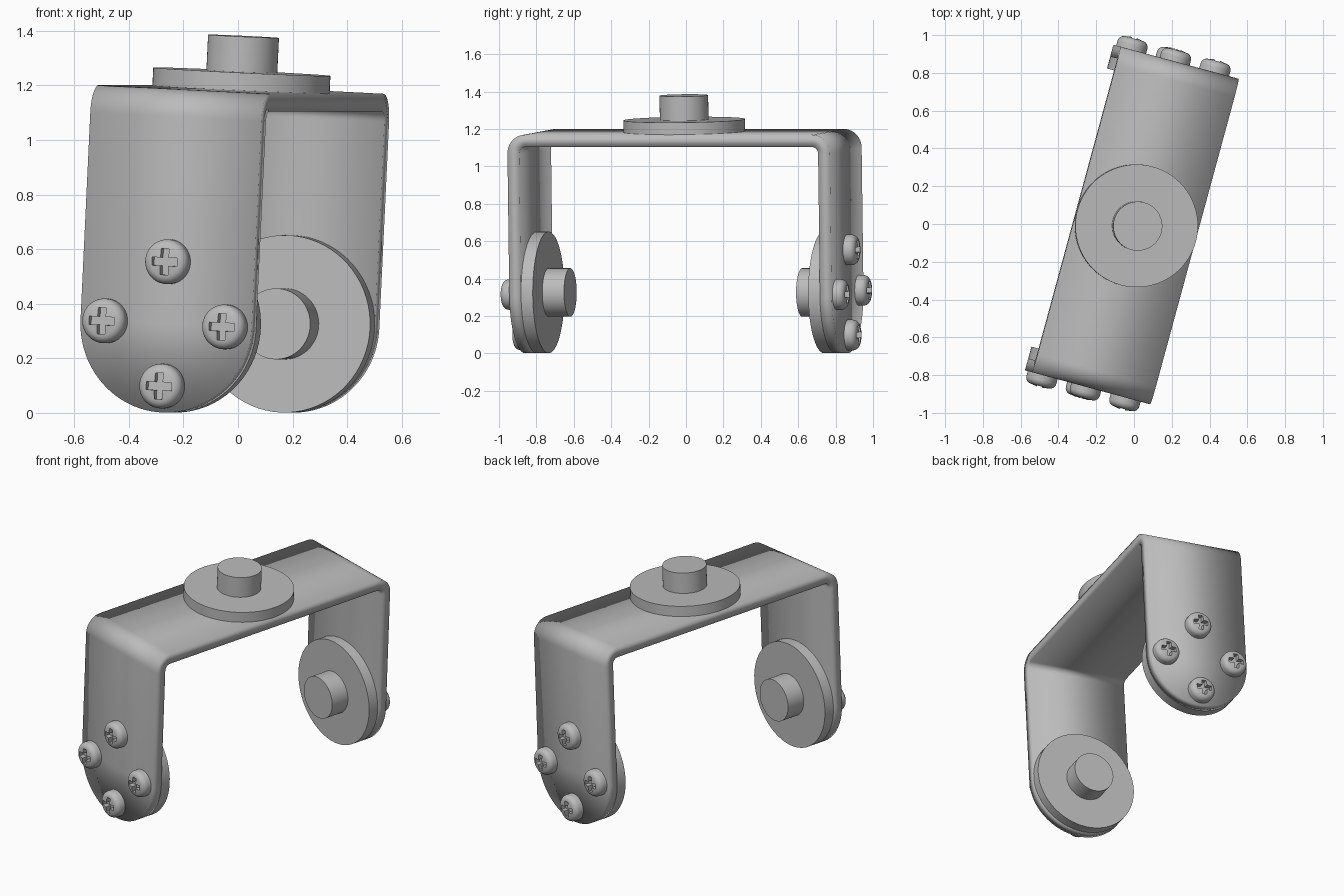
import bpy, bmesh
from math import sin, cos, pi, radians, sqrt
from mathutils import Matrix, Vector

cube = bpy.data.objects.get("Cube")
if cube:
    bpy.data.objects.remove(cube, do_unlink=True)

steel = bpy.data.materials.new("grey_steel")
steel.use_nodes = True
steel.diffuse_color = (0.5, 0.5, 0.5, 1)
steel.node_tree.nodes["Principled BSDF"].inputs["Base Color"].default_value = (0.5, 0.5, 0.5, 1)

HALF_LEN, RADIUS, THICK, BEND = 0.893, 0.325, 0.065, 0.1
PIVOT_Z = -0.86          # wheel axis below the top face
parts = []

# The whole bracket is turned and leans slightly sideways
BASE = (Matrix.Translation((0.011, -0.009, 1.185))
        @ Matrix.Rotation(radians(-15.2), 4, 'Z') @ Matrix.Rotation(radians(2.8), 4, 'Y'))


def add_object(name, mesh, matrix):
    obj = bpy.data.objects.new(name, mesh)
    bpy.context.collection.objects.link(obj)
    obj.matrix_world = BASE @ matrix
    if not mesh.materials:
        mesh.materials.append(steel)
    parts.append(obj)
    return obj


def lathe(name, profile, steps):
    """Spin an (r, z) profile around the z axis."""
    bm = bmesh.new()
    verts = [bm.verts.new((r, 0, z)) for r, z in profile]
    edges = [bm.edges.new(pair) for pair in zip(verts, verts[1:])]
    bmesh.ops.spin(bm, geom=verts + edges, cent=(0, 0, 0), axis=(0, 0, 1),
                   angle=2 * pi, steps=steps)
    bmesh.ops.remove_doubles(bm, verts=bm.verts, dist=0.0001)
    bmesh.ops.recalc_face_normals(bm, faces=bm.faces)
    mesh = bpy.data.meshes.new(name)
    bm.to_mesh(mesh)
    bm.free()
    return mesh


def bracket_mesh():
    """Strip bent into a U with round leg ends."""
    half = []                                   # (half width, y, z) from the leg tip up
    for i in range(25):
        a = pi / 2 * (1 - i / 24)
        half.append((RADIUS * cos(a), -HALF_LEN, PIVOT_Z - RADIUS * sin(a)))
    for i in range(11):
        a = pi / 2 * i / 10
        half.append((RADIUS, -HALF_LEN + BEND * (1 - cos(a)), -BEND * (1 - sin(a))))
    path = half + [(w, -y, z) for w, y, z in reversed(half)]
    bm = bmesh.new()
    rows = []
    for w, y, z in path:
        if w < 0.001:
            v = bm.verts.new((0, y, z))
            rows.append((v, v))
        else:
            rows.append((bm.verts.new((-w, y, z)), bm.verts.new((w, y, z))))
    for (l0, r0), (l1, r1) in zip(rows, rows[1:]):
        bm.faces.new(list(dict.fromkeys((l0, r0, r1, l1))))
    mesh = bpy.data.meshes.new("bracket")
    bm.to_mesh(mesh)
    bm.free()
    return mesh


def screw_mesh():
    """Pan head with a cross recess."""
    r, top, fillet = 0.082, 0.066, 0.034
    profile = [(0, -0.01), (r, -0.01)]
    for i in range(7):
        a = pi / 2 * i / 6
        profile.append((r - fillet * (1 - cos(a)), top - 0.006 - fillet * (1 - sin(a))))
    profile += [(0.025, top - 0.001), (0, top)]
    head = bpy.data.objects.new("head", lathe("screw", profile, 40))
    # Cross-shaped cutter
    s, l = 0.015, 0.048
    outline = [(l, -s), (l, s), (s, s)]
    bm = bmesh.new()
    ring = []
    for k in range(4):
        turn = Matrix.Rotation(k * pi / 2, 3, 'Z')
        ring += [bm.verts.new(turn @ Vector((x, y, 0.03))) for x, y in outline]
    face = bm.faces.new(ring)
    ext = bmesh.ops.extrude_face_region(bm, geom=[face])
    bmesh.ops.translate(bm, vec=(0, 0, 0.08),
                        verts=[g for g in ext["geom"] if isinstance(g, bmesh.types.BMVert)])
    bmesh.ops.recalc_face_normals(bm, faces=bm.faces)
    cut_mesh = bpy.data.meshes.new("cross_cutter")
    bm.to_mesh(cut_mesh)
    bm.free()
    cutter = bpy.data.objects.new("cross_cutter", cut_mesh)
    cutter.hide_render = True
    for obj in (head, cutter):
        bpy.context.collection.objects.link(obj)
    mod = head.modifiers.new("recess", 'BOOLEAN')
    mod.operation, mod.object, mod.solver = 'DIFFERENCE', cutter, 'EXACT'
    graph = bpy.context.evaluated_depsgraph_get()
    mesh = bpy.data.meshes.new_from_object(head.evaluated_get(graph))
    mesh.materials.clear()
    for obj in (head, cutter):
        bpy.data.objects.remove(obj, do_unlink=True)
    return mesh


def hub_profile(disc, post):
    r = 0.13
    return [(0, 0), (RADIUS, 0), (RADIUS, disc), (r, disc), (r, disc + post), (0, disc + post)]


# Bent bracket
bracket = add_object("bracket", bracket_mesh(), Matrix())
solid = bracket.modifiers.new("thickness", 'SOLIDIFY')
solid.thickness, solid.offset, solid.use_even_offset = THICK, -1, True

# Top flange with its post
add_object("top_hub", lathe("top_hub", hub_profile(0.065, 0.13), 72), Matrix())

# Inner hubs and outer screws on both legs
hub = lathe("leg_hub", hub_profile(0.065, 0.12), 72)
screw = screw_mesh()
for side, turn in (("front", 0), ("back", pi)):
    leg = Matrix.Rotation(turn, 4, 'Z') @ Matrix.Translation((0, -HALF_LEN, PIVOT_Z))
    add_object(side + "_hub", hub,
               leg @ Matrix.Translation((0, THICK, 0)) @ Matrix.Rotation(-pi / 2, 4, 'X'))
    for k in range(4):
        a = k * pi / 2
        spot = Matrix.Translation((0.228 * cos(a), 0, 0.228 * sin(a)))
        add_object(f"{side}_screw_{k + 1}", screw, leg @ spot @ Matrix.Rotation(pi / 2, 4, 'X'))

# Smooth curves, sharp edges
bpy.ops.object.select_all(action='DESELECT')
for obj in parts:
    obj.select_set(True)
bpy.context.view_layer.objects.active = bracket
bpy.ops.object.shade_smooth_by_angle(angle=radians(30))
